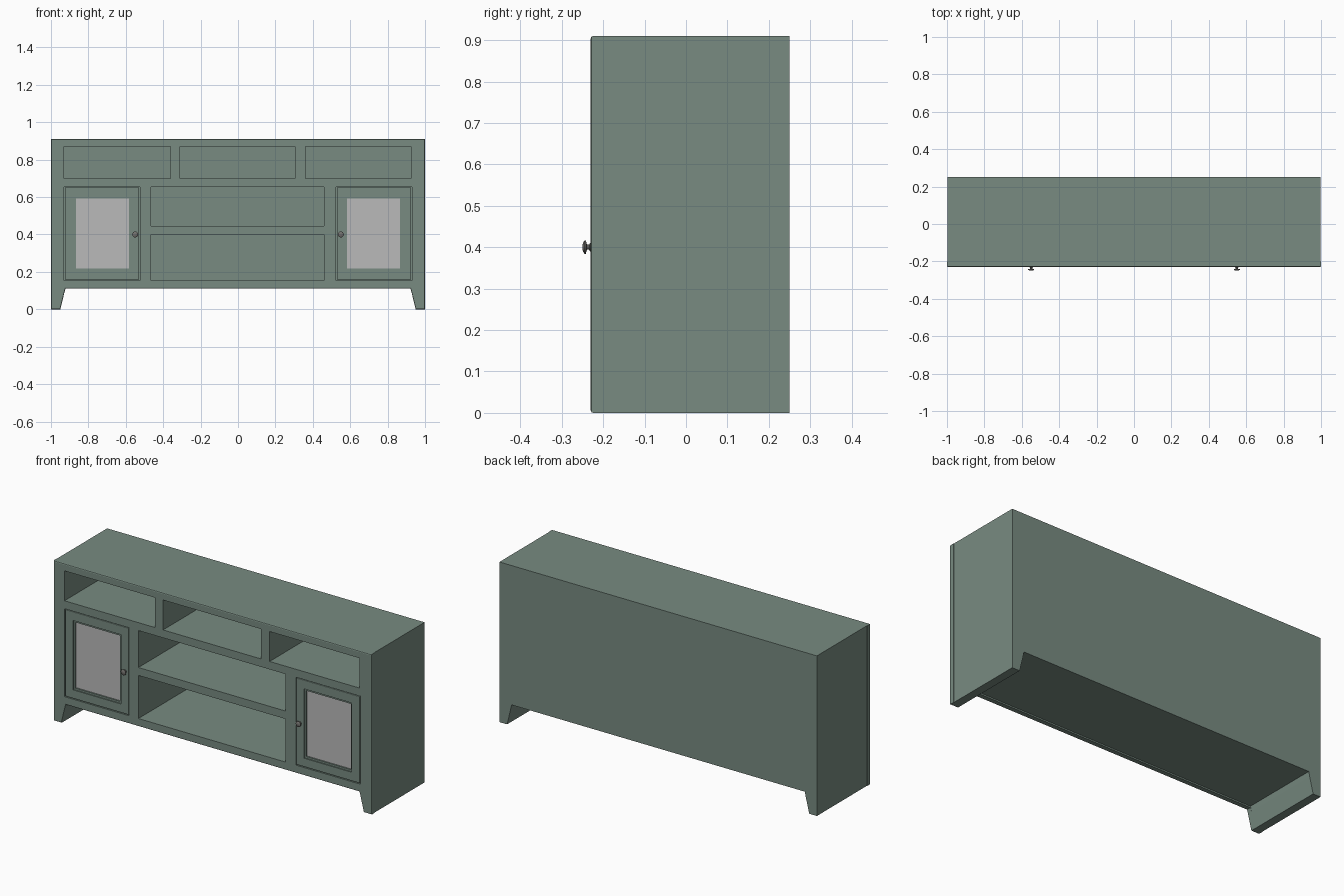
import bpy, bmesh, math
from mathutils import Matrix

default = bpy.data.objects.get("Cube")
if default:
    bpy.data.objects.remove(default, do_unlink=True)


def material(name, rgb):
    m = bpy.data.materials.new(name)
    m.use_nodes = True
    m.diffuse_color = (*rgb, 1)
    m.node_tree.nodes["Principled BSDF"].inputs["Base Color"].default_value = (*rgb, 1)
    return m


GREEN = material("sage_green_paint", (0.188, 0.258, 0.220))
GLASS = material("grey_glass", (0.49, 0.49, 0.49))
METAL = material("knob_metal", (0.17, 0.165, 0.155))


def finish(name, bm, mat):
    bmesh.ops.recalc_face_normals(bm, faces=bm.faces)
    mesh = bpy.data.meshes.new(name)
    bm.to_mesh(mesh)
    bm.free()
    mesh.materials.append(mat)
    ob = bpy.data.objects.new(name, mesh)
    bpy.context.collection.objects.link(ob)
    return ob


def prism(name, outline, y0, y1, mat=GREEN, round_front=0):
    """Extrude an x-z outline from y0 (front) to y1 (back)."""
    bm = bmesh.new()
    face = bm.faces.new([bm.verts.new((x, y0, z)) for x, z in outline])
    front = list(face.edges)
    res = bmesh.ops.extrude_face_region(bm, geom=[face], use_keep_orig=True)
    for v in res["geom"]:
        if isinstance(v, bmesh.types.BMVert):
            v.co.y = y1
    if round_front:
        bmesh.ops.bevel(bm, geom=front, offset=round_front, segments=2,
                        profile=0.5, affect='EDGES')
    return finish(name, bm, mat)


def box(name, x0, x1, z0, z1, y0, y1, mat=GREEN, round_front=0):
    return prism(name, [(x0, z0), (x1, z0), (x1, z1), (x0, z1)], y0, y1, mat, round_front)


def cut(ob, cutters):
    bpy.context.view_layer.objects.active = ob
    for c in cutters:
        c.hide_render = True
        mod = ob.modifiers.new("opening", 'BOOLEAN')
        mod.operation, mod.solver, mod.object = 'DIFFERENCE', 'EXACT', c
        bpy.ops.object.modifier_apply(modifier=mod.name)


def discard(cutters):
    for c in cutters:
        bpy.data.objects.remove(c, do_unlink=True)


FRONT, SEAM, BACK = -0.23, -0.20, 0.25
TOP, APRON = 0.91, 0.11


def case_outline(half, apron):
    right = [(half, TOP), (half, 0), (0.95, 0), (0.928, 0.09), (0.922, apron)]
    return right + [(-x, z) for x, z in reversed(right)]


# Case and face frame, both with tapered feet
carcass = prism("cabinet_case", case_outline(0.998, APRON + 0.008), SEAM, BACK)
frame = prism("face_frame", case_outline(1.0, APRON), FRONT, SEAM, round_front=0.006)

# Open compartments and door bays
openings = [
    (-0.93, -0.36, 0.70, 0.87), (-0.31, 0.305, 0.70, 0.87), (0.36, 0.925, 0.70, 0.87),
    (-0.465, 0.46, 0.445, 0.655), (-0.465, 0.46, 0.155, 0.40),
    (-0.93, -0.525, 0.155, 0.655), (0.525, 0.93, 0.155, 0.655),
]
cutters = [box("opening_cutter", *o, -0.3, 0.235) for o in openings]
cut(carcass, cutters)
cut(frame, cutters)
discard(cutters)


def knob(name, x, z):
    """Turned knob whose axis points forward."""
    profile = [(0.010, 0.0), (0.010, 0.002), (0.006, 0.004), (0.006, 0.009),
               (0.016, 0.012), (0.016, 0.015), (0.010, 0.019), (0.0, 0.020)]
    bm = bmesh.new()
    verts = [bm.verts.new((r, -d, 0)) for r, d in profile]
    edges = [bm.edges.new(pair) for pair in zip(verts, verts[1:])]
    bmesh.ops.spin(bm, geom=verts + edges, cent=(0, 0, 0), axis=(0, 1, 0),
                   angle=math.tau, steps=16)
    bmesh.ops.remove_doubles(bm, verts=bm.verts, dist=1e-5)
    bm.transform(Matrix.Translation((x, FRONT, z)))
    ob = finish(name, bm, METAL)
    bpy.ops.object.select_all(action='DESELECT')
    ob.select_set(True)
    bpy.context.view_layer.objects.active = ob
    bpy.ops.object.shade_smooth_by_angle(angle=math.radians(40))


# Glazed doors, mirrored left and right
for side, s in (("left", 1), ("right", -1)):
    def span(a, b):
        return sorted((s * a, s * b))
    door = box(side + "_door", *span(0.528, 0.926), 0.159, 0.651, FRONT, -0.205, round_front=0.003)
    window = [box("window_cutter", *span(0.575, 0.875), 0.208, 0.602, -0.3, -0.1)]
    cut(door, window)
    # Recessed bead around the pane
    bead = box(side + "_window_bead", *span(0.575, 0.875), 0.208, 0.602, -0.224, -0.206)
    pane_hole = [box("pane_cutter", *span(0.584, 0.866), 0.218, 0.592, -0.3, -0.1)]
    cut(bead, pane_hole)
    discard(window + pane_hole)
    box(side + "_glass", *span(0.58, 0.87), 0.213, 0.597, -0.216, -0.209, GLASS)
    knob(side + "_knob", s * 0.55, 0.40)
